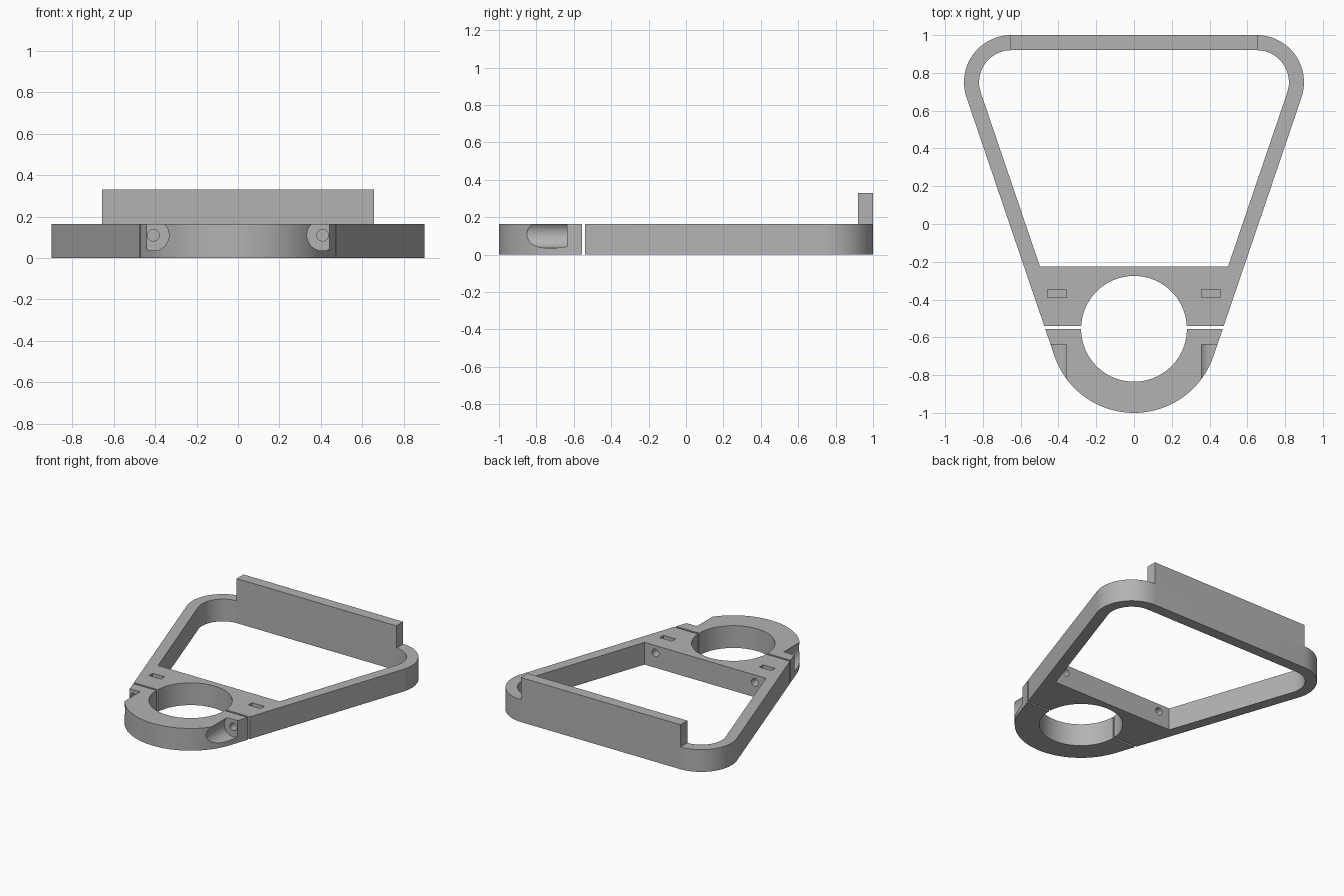
import bpy, bmesh, math
from mathutils import Matrix

if "Cube" in bpy.data.objects:
    bpy.data.objects.remove(bpy.data.objects["Cube"])

H = 0.165                       # thickness of the flat body
TILT = -18.8                    # direction of the slanted side's normal, degrees
CY = -0.555                     # centre of the clamp ring
R_RING, R_HOLE = 0.445, 0.28

grey = bpy.data.materials.new("light grey plastic")
grey.diffuse_color = (0.45, 0.45, 0.45, 1)
grey.use_nodes = True
grey.node_tree.nodes["Principled BSDF"].inputs["Base Color"].default_value = grey.diffuse_color


def arc(cx, cy, r, a0, a1, n):
    angles = [math.radians(a0 + (a1 - a0) * i / n) for i in range(n + 1)]
    return [(cx + r * math.cos(a), cy + r * math.sin(a)) for a in angles]


def side_x(y, inset=0.0):
    """x of the slanted side at height y."""
    a = math.radians(TILT)
    return (R_RING - inset - (y - CY) * math.sin(a)) / math.cos(a)


def finish(name, bm):
    bmesh.ops.recalc_face_normals(bm, faces=bm.faces)
    mesh = bpy.data.meshes.new(name)
    bm.to_mesh(mesh)
    bm.free()
    mesh.materials.append(grey)
    ob = bpy.data.objects.new(name, mesh)
    bpy.context.collection.objects.link(ob)
    return ob


def prism(name, pts, z0, z1):
    bm = bmesh.new()
    face = bm.faces.new([bm.verts.new((x, y, z0)) for x, y in pts])
    ext = bmesh.ops.extrude_face_region(bm, geom=[face])["geom"]
    bmesh.ops.translate(bm, vec=(0, 0, z1 - z0),
                        verts=[v for v in ext if isinstance(v, bmesh.types.BMVert)])
    return finish(name, bm)


def box(name, x0, x1, y0, y1, z0, z1):
    return prism(name, [(x0, y0), (x1, y0), (x1, y1), (x0, y1)], z0, z1)


def rod(name, x, z, r, y0, y1):
    """Cylinder along y."""
    bm = bmesh.new()
    bmesh.ops.create_cone(bm, cap_ends=True, segments=48, radius1=r, radius2=r, depth=y1 - y0,
                          matrix=Matrix.Translation((x, (y0 + y1) / 2, z))
                          @ Matrix.Rotation(math.pi / 2, 4, 'X'))
    return finish(name, bm)


def cut(ob, cutter):
    mod = ob.modifiers.new("cut", 'BOOLEAN')
    mod.operation, mod.solver, mod.object = 'DIFFERENCE', 'EXACT', cutter
    bpy.context.view_layer.update()
    mesh = bpy.data.meshes.new_from_object(ob.evaluated_get(bpy.context.evaluated_depsgraph_get()))
    ob.modifiers.clear()
    ob.data = mesh
    bpy.data.objects.remove(cutter)


def rounded_trapezoid(inset, y_bottom):
    """Right half bottom-up with rounded corner, then mirrored back down."""
    half = [(side_x(y_bottom, inset), y_bottom)] + arc(0.65, 0.75, 0.25 - inset, TILT, 90, 24)
    return half + [(-x, y) for x, y in reversed(half)]


# Frame with the upper half of the clamp
gap_angle = math.degrees(math.asin(0.015 / R_HOLE))
frame = prism("frame", rounded_trapezoid(0, -0.54)
              + arc(0, CY, R_HOLE, 180 - gap_angle, gap_angle, 48), 0, H)
cut(frame, prism("opening", rounded_trapezoid(0.08, -0.225), -0.1, 0.3))

# Lower clamp half
clamp = prism("clamp_half", [(side_x(CY), CY)]
              + arc(0, CY, R_RING, TILT, -180 - TILT, 48) + [(-side_x(CY), CY)]
              + arc(0, CY, R_HOLE, 180, 360, 48), 0, H)

# Bolt holes, nut slots and bolt head pockets on both sides
for s in (-1, 1):
    for part in (frame, clamp):
        cut(part, rod("bolt_hole", s * 0.408, 0.11, 0.028, -0.8, -0.15))
    cut(frame, box("nut_slot", s * 0.408 - 0.05, s * 0.408 + 0.05, -0.39, -0.347, 0.06, 0.3))
    cut(clamp, rod("head_pocket", s * 0.408, 0.11, 0.075, -1.1, -0.637))

# Raised bar along the back edge
bar = box("back_bar", -0.655, 0.655, 0.92, 1.0, H, 2 * H)

# Smooth curves, sharp edges
for ob in (frame, clamp, bar):
    ob.select_set(True)
bpy.context.view_layer.objects.active = frame
bpy.ops.object.shade_smooth_by_angle(angle=math.radians(30))
